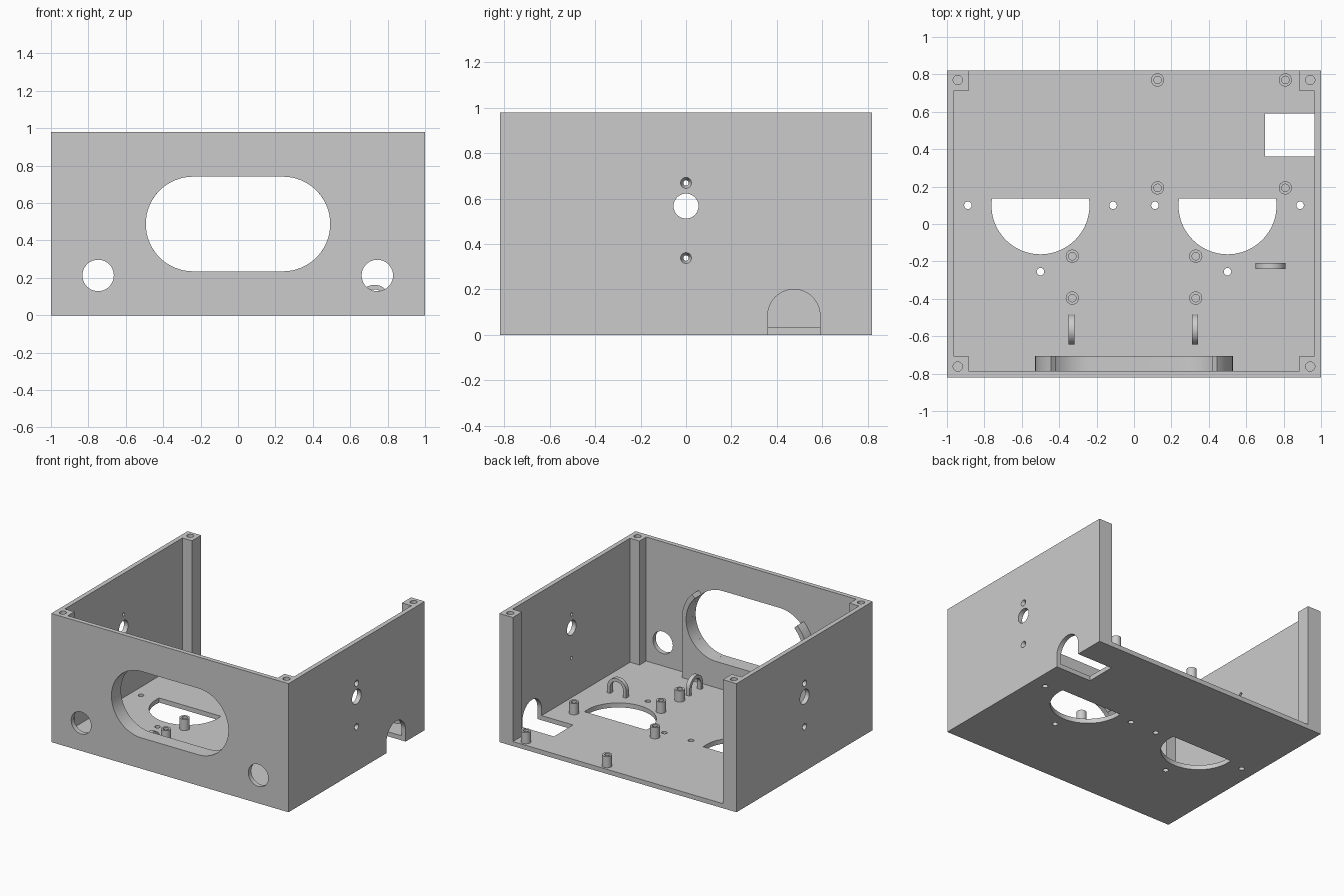
import bpy
import bmesh
from math import cos, sin, radians
from mathutils import Vector

if "Cube" in bpy.data.objects:
    bpy.data.objects.remove(bpy.data.objects["Cube"], do_unlink=True)

grey = bpy.data.materials.new("plain grey")
grey.use_nodes = True
grey.diffuse_color = (0.6, 0.6, 0.6, 1)
grey.node_tree.nodes["Principled BSDF"].inputs["Base Color"].default_value = (0.6, 0.6, 0.6, 1)

WALL, TOP, HALF_Y = 0.035, 0.98, 0.82


def arc(cx, cy, r, start, end, n=32):
    """Points along a circular arc, angles in degrees."""
    angles = [radians(start + (end - start) * i / n) for i in range(n + 1)]
    return [(cx + r * cos(a), cy + r * sin(a)) for a in angles]


def circle(cx, cy, r, n=40):
    return arc(cx, cy, r, 0, 360, n)[:-1]


def rect(u0, v0, u1, v1):
    return [(u0, v0), (u1, v0), (u1, v1), (u0, v1)]


def loft(name, axis, sections):
    """Solid through matching outlines, each given as (offset along axis, points)."""
    place = {"X": lambda u, v, w: Vector((w, u, v)),
             "Y": lambda u, v, w: Vector((u, w, v)),
             "Z": lambda u, v, w: Vector((u, v, w))}[axis]
    bm = bmesh.new()
    rings = [[bm.verts.new(place(u, v, w)) for u, v in pts] for w, pts in sections]
    bm.faces.new(rings[0])
    bm.faces.new(rings[-1])
    for a, b in zip(rings, rings[1:]):
        for i in range(len(a)):
            j = (i + 1) % len(a)
            bm.faces.new((a[i], a[j], b[j], b[i]))
    bmesh.ops.recalc_face_normals(bm, faces=bm.faces)
    mesh = bpy.data.meshes.new(name)
    bm.to_mesh(mesh)
    bm.free()
    mesh.materials.append(grey)
    obj = bpy.data.objects.new(name, mesh)
    bpy.context.collection.objects.link(obj)
    return obj


def prism(name, axis, pts, start, end):
    return loft(name, axis, [(start, pts), (end, pts)])


def activate(obj):
    bpy.ops.object.select_all(action="DESELECT")
    obj.select_set(True)
    bpy.context.view_layer.objects.active = obj


def cut(obj, cutter):
    activate(obj)
    mod = obj.modifiers.new("cut", "BOOLEAN")
    mod.operation = "DIFFERENCE"
    mod.solver = "EXACT"
    mod.object = cutter
    bpy.ops.object.modifier_apply(modifier=mod.name)
    bpy.data.objects.remove(cutter, do_unlink=True)


def smooth(obj):
    activate(obj)
    bpy.ops.object.shade_smooth_by_angle(angle=radians(30))


# Housing: box hollowed out, leaving a floor, three walls and corner posts
housing = prism("housing", "Z", rect(-1, -HALF_Y, 1, HALF_Y), 0, TOP)
side, post, front, back = 1 - WALL, 0.885, WALL - HALF_Y, 0.71
right_half = [(post, front), (post, -0.705), (side, -0.705),
              (side, back), (post, back), (post, 1)]
cavity = right_half + [(-x, y) for x, y in reversed(right_half)]
cut(housing, prism("cavity", "Z", cavity, WALL, 1.2))

# Screw holes in the post tops
for x in (-0.942, 0.942):
    for y in (-0.762, 0.77):
        cut(housing, prism("post_hole", "Z", circle(x, y, 0.025), TOP - 0.2, 1.1))

# Front window slot and two round holes
SLOT_X, SLOT_Z, SLOT_R = 0.24, 0.488, 0.253
slot = arc(SLOT_X, SLOT_Z, SLOT_R, -90, 90) + arc(-SLOT_X, SLOT_Z, SLOT_R, 90, 270)
cut(housing, prism("window", "Y", slot, -1, -0.75))
for x in (-0.748, 0.745):
    cut(housing, prism("front_hole", "Y", circle(x, 0.213, 0.084), -1, -0.75))

# Side walls: round hole with a countersunk screw hole above and below
for s in (-1, 1):
    cut(housing, prism("side_hole", "X", circle(0, 0.567, 0.055), s * 0.9, s * 1.1))
    for z in (0.669, 0.338):
        small, large = circle(0, z, 0.012), circle(0, z, 0.024)
        cut(housing, loft("countersink", "X", [
            (s * 0.9, small), (s * 0.975, small), (s, large), (s * 1.1, large)]))

# Arched cable opening in one side wall, running on into the floor
arch = [(0.59, -0.1)] + arc(0.475, 0.085, 0.115, 0, 180) + [(0.36, -0.1)]
cut(housing, prism("cable_arch", "X", arch, 0.94, 1.1))
cut(housing, prism("cable_floor", "Z", rect(0.7, 0.36, 0.95, 0.59), -0.1, 0.1))

# Floor: two D-shaped openings, each with three screw holes
for x in (-0.5, 0.5):
    d_shape = arc(x, 0.1, 0.262, -188, 8, 48)
    cut(housing, prism("floor_opening", "Z", d_shape, -0.1, 0.1))
    for dx, y in ((-0.388, 0.1), (0.388, 0.1), (0, -0.255)):
        cut(housing, prism("floor_hole", "Z", circle(x + dx, y, 0.02), -0.1, 0.1))
smooth(housing)

# Cradle behind the window: solid base with arms that stop at 45 degrees
outer = SLOT_R + 0.035
cradle_side = (arc(SLOT_X, SLOT_Z, SLOT_R, -90, 45)
               + arc(SLOT_X, SLOT_Z, outer, 45, 0) + [(SLOT_X + outer, WALL)])
cradle = cradle_side + [(-x, z) for x, z in reversed(cradle_side)]
smooth(prism("window_cradle", "Y", cradle, front, -0.705))

# Standoffs on the floor
standoff = prism("standoff", "Z", circle(0, 0, 0.035), WALL, 0.12)
cut(standoff, prism("standoff_hole", "Z", circle(0, 0, 0.02), 0.05, 0.2))
smooth(standoff)
spots = [(x, y) for x in (0.126, 0.809) for y in (0.77, 0.193)]
spots += [(x, y) for x in (-0.33, 0.33) for y in (-0.172, -0.396)]
for i, (x, y) in enumerate(spots):
    obj = standoff
    if i:
        obj = standoff.copy()
        bpy.context.collection.objects.link(obj)
    obj.location = (x, y, 0)


# Cable loops on the floor
def cable_loop(name, axis, centre, across):
    pts = ([(centre + 0.08, WALL)] + arc(centre, 0.083, 0.08, 0, 180)
           + [(centre - 0.08, WALL), (centre - 0.055, WALL)]
           + arc(centre, 0.083, 0.055, 180, 0) + [(centre + 0.055, WALL)])
    smooth(prism(name, axis, pts, across - 0.016, across + 0.016))


cable_loop("cable_loop_right", "X", -0.565, -0.333)
cable_loop("cable_loop_left", "X", -0.565, 0.325)
cable_loop("cable_loop_side", "Y", 0.73, -0.224)
